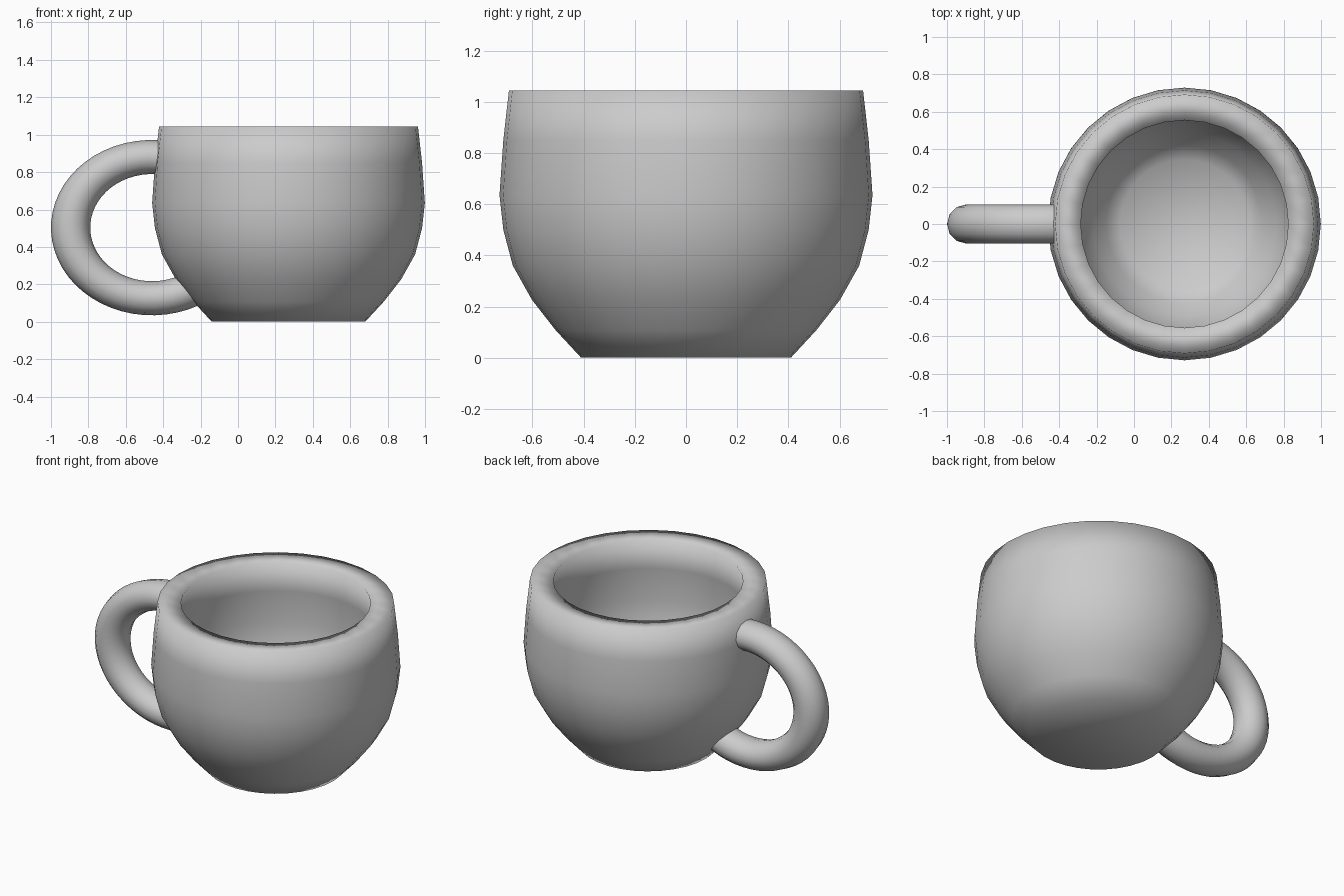
import bpy, bmesh
from math import sin, cos, pi, radians

if "Cube" in bpy.data.objects:
    bpy.data.objects.remove(bpy.data.objects["Cube"])


def make_object(name, bm):
    bmesh.ops.recalc_face_normals(bm, faces=bm.faces)
    for f in bm.faces:
        f.smooth = True
    mesh = bpy.data.meshes.new(name)
    bm.to_mesh(mesh)
    bm.free()
    obj = bpy.data.objects.new(name, mesh)
    bpy.context.collection.objects.link(obj)
    return obj


def skin(bm, rings):
    """Bridge closed rings of points and cap both ends."""
    loops = [[bm.verts.new(p) for p in ring] for ring in rings]
    n = len(loops[0])
    for a, b in zip(loops, loops[1:]):
        for i in range(n):
            j = (i + 1) % n
            bm.faces.new((a[i], a[j], b[j], b[i]))
    bm.faces.new(loops[0])
    bm.faces.new(loops[-1])


# Cup body: outer wall, flat rim, thick inner wall and floor (radius, height)
profile = [(0.41, 0.0), (0.51, 0.108), (0.602, 0.226), (0.677, 0.36), (0.714, 0.50),
           (0.729, 0.635), (0.714, 0.85), (0.692, 1.045),
           (0.555, 1.04), (0.578, 0.85), (0.592, 0.64), (0.578, 0.52),
           (0.548, 0.41), (0.49, 0.305), (0.42, 0.215), (0.345, 0.135)]
SIDES = 32
bm = bmesh.new()
skin(bm, [[(0.27 + r * cos(2 * pi * i / SIDES), r * sin(2 * pi * i / SIDES), z)
           for i in range(SIDES)] for r, z in profile])
make_object("cup_body", bm)

# Handle: squashed partial torus whose ends are buried in the cup wall
MAJOR, TUBE, SQUASH, STEPS, TUBE_SIDES = 0.435, 0.105, 0.868, 36, 12
rings = []
for s in range(STEPS + 1):
    a = radians(80 + (310 - 80) * s / STEPS)
    ring = []
    for k in range(TUBE_SIDES):
        t = 2 * pi * k / TUBE_SIDES
        r = MAJOR + TUBE * cos(t)
        ring.append((-0.46 + r * cos(a), TUBE * sin(t), 0.503 + SQUASH * r * sin(a)))
    rings.append(ring)
bm = bmesh.new()
skin(bm, rings)
make_object("handle", bm)
